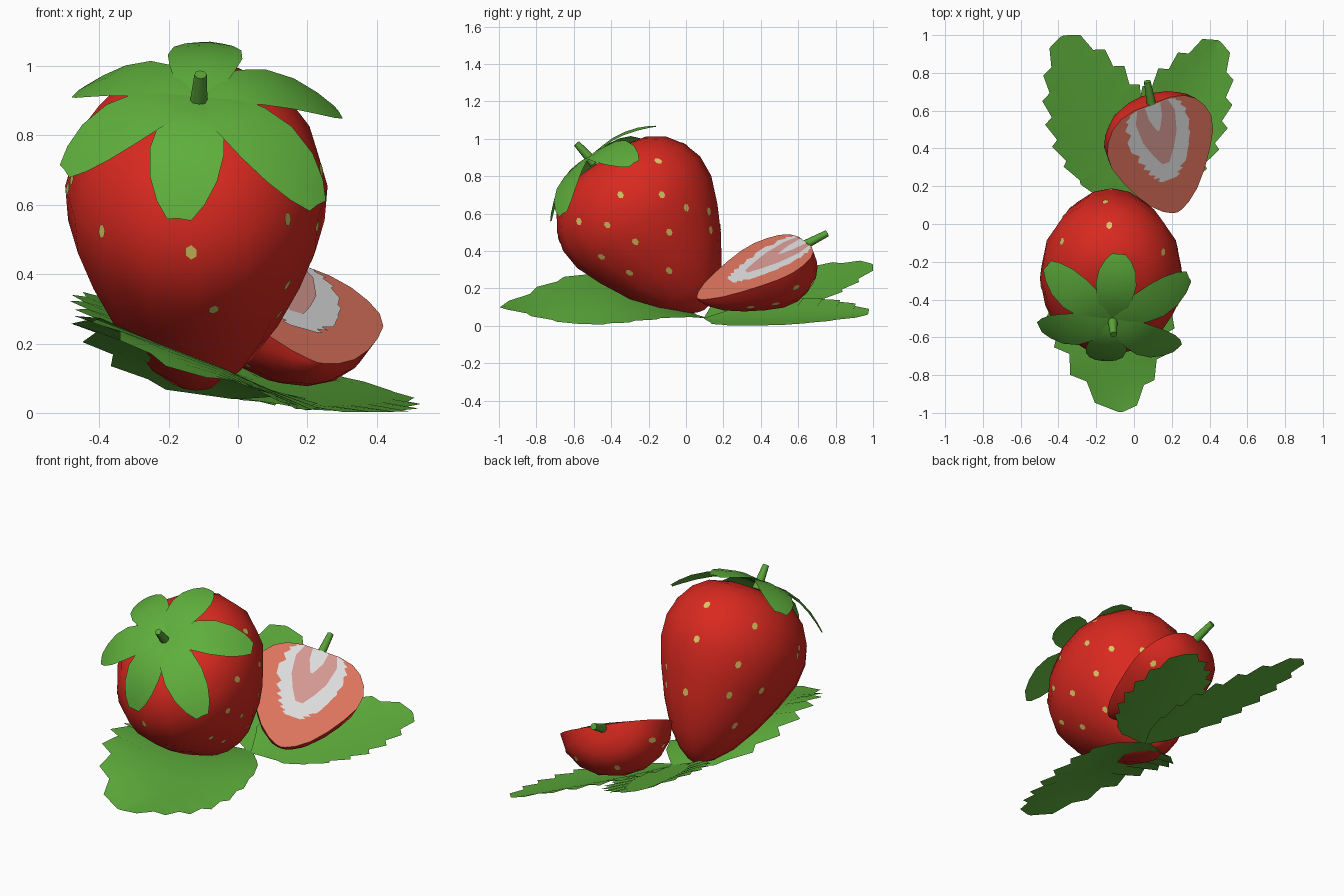
import bpy, bmesh, math
from mathutils import Vector, Matrix
from mathutils.bvhtree import BVHTree

if "Cube" in bpy.data.objects:
    bpy.data.objects.remove(bpy.data.objects["Cube"])


def mat(name, c):
    m = bpy.data.materials.new(name)
    m.diffuse_color = (*c, 1)
    m.use_nodes = True
    m.node_tree.nodes["Principled BSDF"].inputs["Base Color"].default_value = m.diffuse_color
    return m


RED = mat("berry red", (0.69, 0.022, 0.014))
GREEN = mat("leaf green", (0.112, 0.425, 0.045))
STEM = mat("stem green", (0.10, 0.36, 0.04))
SEED = mat("seed yellow", (0.70, 0.55, 0.12))
FLESH = mat("flesh salmon", (0.745, 0.18, 0.115))
WHITE = mat("core white", (0.75, 0.75, 0.75))
PINK = mat("core pink", (0.70, 0.33, 0.30))


def make(name, bm, mats, matrix=None, closed=False, up=None):
    if closed:
        bmesh.ops.recalc_face_normals(bm, faces=bm.faces)
    if matrix:
        bm.transform(matrix)
    bm.normal_update()
    if up is not None:
        flip = [f for f in bm.faces if f.normal.dot(up) < 0]
        if len(flip) > len(bm.faces) / 2:
            bmesh.ops.reverse_faces(bm, faces=bm.faces)
    me = bpy.data.meshes.new(name)
    bm.to_mesh(me)
    bm.free()
    for m in mats:
        me.materials.append(m)
    ob = bpy.data.objects.new(name, me)
    bpy.context.collection.objects.link(ob)
    bpy.ops.object.select_all(action='DESELECT')
    ob.select_set(True)
    bpy.context.view_layer.objects.active = ob
    bpy.ops.object.shade_smooth_by_angle(angle=math.radians(45))
    return ob


def grid(bm, rows):
    vs = [[bm.verts.new(p) for p in r] for r in rows]
    for a, b in zip(vs, vs[1:]):
        for i in range(len(a) - 1):
            bm.faces.new((a[i], a[i + 1], b[i + 1], b[i]))


# berry profile: distance below the crown, radius
PROFILE = [(0, .15), (.03, .27), (.09, .355), (.18, .415), (.28, .445), (.4, .435),
           (.54, .378), (.69, .30), (.83, .205), (.92, .11), (.96, .04)]

# seeds: view axes (right, up, forward) and the seed positions seen there
SEED_VIEWS = [
    ((0, 1, 0), (0, 0, 1), (-1, 0, 0),
     [(-.15, .88), (-.35, .7), (-.13, .7), (0, .63), (-.57, .56), (-.42, .54), (-.27, .45),
      (-.09, .5), (.13, .51), (.12, .61), (-.45, .37), (-.09, .295), (-.3, .285)]),
    ((1, 0, 0), (0, 0, 1), (0, 1, 0), [(-.39, .525), (-.135, .465), (-.07, .3), (-.475, .675)]),
    ((-.85, -.527, 0), (.2, -.327, .923), (.487, -.785, -.384),
     [(.113, .872), (.067, .69), (.37, .766), (.588, .606), (.289, .56), (.01, .404),
      (.407, .42), (.242, .394), (.268, .229)])]


def berry(name, mx, k, half):
    bm = bmesh.new()
    n = 9 if half else 17
    a0 = math.pi if half else 0
    rows = []
    for s, r in [(0, 0.001)] + PROFILE + [(.97, 0.001)]:
        rows.append([(r * k * math.cos(a0 + i * math.tau / 16),
                      .85 * r * k * math.sin(a0 + i * math.tau / 16), s * k) for i in range(n)])
    grid(bm, rows)
    bmesh.ops.remove_doubles(bm, verts=bm.verts, dist=.003)
    if half:  # flat cut face
        rim = [e for e in bm.edges if e.is_boundary]
        for f in bmesh.ops.contextual_create(bm, geom=rim)["faces"]:
            f.material_index = 1
    tree = BVHTree.FromBMesh(bm)
    make(name, bm, [RED, FLESH], mx, True)

    # seed spots as (distance, angle) on the skin
    spots = []
    if half:
        for j, (s, count) in enumerate([(.14, 3), (.30, 4), (.48, 3), (.66, 2)]):
            spots += [(s * k, math.pi * (1 + (i + .4 + .2 * (j % 2)) / count)) for i in range(count)]
    else:
        inv = mx.inverted()
        for R, U, F, pts in SEED_VIEWS:
            R, U, F = Vector(R), Vector(U), Vector(F)
            for u, v in pts:
                hit = tree.ray_cast(inv @ (R * u + U * v - F * 5), inv.to_3x3() @ F)[0]
                if hit:
                    spots.append((hit.z, math.atan2(hit.y, hit.x)))
    bm = bmesh.new()
    rad = .021
    for s, a in spots:
        o = Vector((0, -.002 if half else 0, s))
        hit = tree.ray_cast(o, Vector((math.cos(a), math.sin(a), 0)))[0]
        r = (hit - o).length + .02
        pts = []
        for q in range(6):
            th = q * math.tau / 6
            b = a + rad * .85 * math.sin(th) / r
            d = Vector((math.cos(b), math.sin(b), 0))
            hit = tree.ray_cast(o + Vector((0, 0, rad * math.cos(th))), d)[0]
            if hit:
                pts.append(hit + d * .004)
        if len(pts) == 6:
            f = bm.faces.new([bm.verts.new(p) for p in pts])
            f.normal_update()
            if f.normal.dot(Vector((math.cos(a), math.sin(a), 0))) < 0:
                f.normal_flip()
    make(name + "_seeds", bm, [SEED], mx)


def frame(origin, down, side):
    z = Vector(down).normalized()
    x = Vector(side)
    x = (x - z * x.dot(z)).normalized()
    y = z.cross(x)
    return Matrix.Translation(origin) @ Matrix((x, y, z)).transposed().to_4x4()


whole = frame((-.12, -.45, .885), (0, .567, -.825), (0, .825, .567))
sliced = frame((.095, .635, .452), (.14, -.6, -.32), (.57, .13, -.2))
berry("whole_strawberry", whole, 1, False)
berry("half_strawberry", sliced, .685, True)


# coloured zones on the cut face, stacked as thin plates
def core(name, pts, offset, m, teeth=0):
    fine = []
    for (s0, w0), (s1, w1) in zip(pts, pts[1:]):
        for i in range(4):
            t = i / 4
            fine.append((s0 + (s1 - s0) * t, w0 + (w1 - w0) * t + teeth * (1 if i % 2 else -1)))
    fine.append(pts[-1])
    loop = [(w, offset, s) for s, w in fine] + [(-w, offset, s) for s, w in reversed(fine)]
    bm = bmesh.new()
    bm.faces.new([bm.verts.new(p) for p in loop])
    bmesh.ops.triangulate(bm, faces=bm.faces)
    make(name, bm, [m], sliced, up=sliced.col[1].to_3d())


core("core_outer", [(.005, .11), (.06, .165), (.2, .168), (.33, .125), (.41, .085), (.46, .04)],
     .003, WHITE, .014)
core("core_middle", [(.006, .09), (.08, .115), (.2, .098), (.29, .06), (.36, .02)], .005, PINK)
core("core_centre", [(.004, .045), (.08, .038), (.13, .02), (.16, .005)], .007, WHITE)


# stems
def stem(name, a, b, r0, r1):
    a, b = Vector(a), Vector(b)
    bm = bmesh.new()
    bmesh.ops.create_cone(bm, cap_ends=True, segments=8, radius1=r0, radius2=r1, depth=(b - a).length)
    q = (b - a).to_track_quat('Z', 'Y').to_matrix().to_4x4()
    make(name, bm, [STEM], Matrix.Translation((a + b) / 2) @ q)


stem("whole_stem", (-.115, -.49, .87), (-.108, -.585, .975), .028, .018)
stem("half_stem", (.095, .62, .425), (.07, .755, .495), .025, .018)

# sepals draped over the crown
crown = Vector((-.115, -.5, .912))
axis = Vector((0, -.567, .825))
TIPS = [(-.08, -.16, 1.07), (.29, -.28, .87), (.23, -.66, .60),
        (-.17, -.725, .56), (-.50, -.55, .70), (-.46, -.22, .93)]
for i, tip in enumerate(TIPS):
    tip = Vector(tip)
    d = tip - crown
    ctrl = crown + (d - axis * d.dot(axis)) * .55 + axis * .05
    bm = bmesh.new()
    rows = []
    for t, w in [(0, .05), (.18, .075), (.35, .095), (.55, .108), (.75, .098), (.9, .07), (1, .035)]:
        p = crown * (1 - t) ** 2 + ctrl * 2 * t * (1 - t) + tip * t * t
        tan = (ctrl - crown) * (1 - t) + (tip - ctrl) * t
        side = tan.cross(axis).normalized()
        rows.append([p - side * w - axis * w * .12, p, p + side * w - axis * w * .12])
    grid(bm, rows)
    make(f"sepal_{i + 1}", bm, [GREEN], up=axis)


# serrated ground leaves: width and lift given for each side of the midrib
def leaf(name, base, tip, arch, wl, zl, wr, zr, hump=False):
    base, tip = Vector(base), Vector(tip)
    d = tip - base
    side = Vector((-d.y, d.x, 0)).normalized()
    bm = bmesh.new()
    rows = []
    n = 16
    for i in range(n + 1):
        t = i / n
        w = math.sin(math.pi * t ** .85) ** .65 if 0 < t < 1 else .04
        h = max(0, math.sin(math.pi * t ** 1.2)) ** 1.2 if hump else w
        mid = base + d * t + Vector((0, 0, arch * math.sin(math.pi * t)))
        tooth = (1.07, .03) if i % 2 else (.93, -.01)
        row = []
        for u in (1, .5, 0, -.5, -1):
            ww, zz = (wl, zl) if u > 0 else (wr, zr)
            a = abs(u)
            k = tooth[0] if a == 1 else 1
            p = mid + side * ww * a * w * k * (1 if u > 0 else -1)
            p.z += zz * a * h
            if a == 1 and 0 < i < n:
                p += d.normalized() * tooth[1]
            p.z = max(p.z, .003)
            row.append(p)
        rows.append(row)
    grid(bm, rows)
    make(name, bm, [GREEN], up=Vector((0, 0, 1)))


leaf("front_leaf", (0, .12, .04), (-.07, -.995, .10), .055, .25, -.12, .42, .15, True)
leaf("back_left_leaf", (0, .1, .04), (-.38, .995, .33), 0, .26, .09, .27, -.08)
leaf("back_right_leaf", (.02, .1, .04), (.45, .97, .06), .0, .25, .10, .24, -.05)
